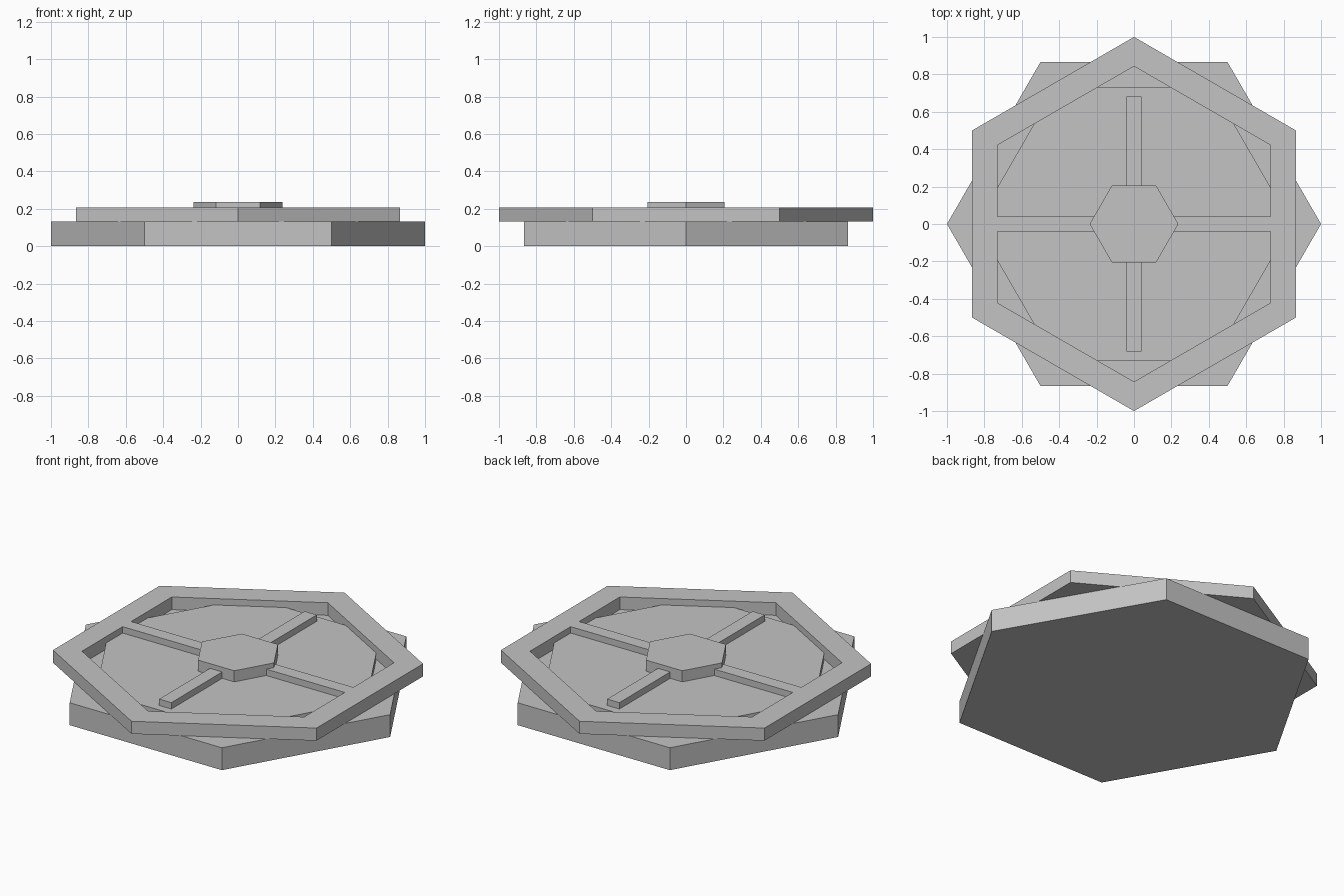
import bpy
import bmesh
import math

cube = bpy.data.objects.get("Cube")
if cube:
    bpy.data.objects.remove(cube, do_unlink=True)

# One plain grey for every part
grey = bpy.data.materials.new("light_grey")
grey.use_nodes = True
colour = (0.55, 0.55, 0.55, 1)
grey.diffuse_color = colour
grey.node_tree.nodes["Principled BSDF"].inputs["Base Color"].default_value = colour

BASE_TOP, FLOOR, RIM_TOP, HUB_TOP = 0.133, 0.17, 0.208, 0.236
INNER = 0.843


def finish(name, bm):
    bmesh.ops.recalc_face_normals(bm, faces=bm.faces)
    mesh = bpy.data.meshes.new(name)
    bm.to_mesh(mesh)
    bm.free()
    mesh.materials.append(grey)
    obj = bpy.data.objects.new(name, mesh)
    bpy.context.collection.objects.link(obj)
    return obj


def hexagon(bm, radius, z, turn=0):
    return [bm.verts.new((radius * math.cos(math.radians(60 * i + turn)),
                          radius * math.sin(math.radians(60 * i + turn)), z))
            for i in range(6)]


def bridge(bm, a, b):
    for i in range(6):
        j = (i + 1) % 6
        bm.faces.new((a[i], a[j], b[j], b[i]))


# Stepped base: wide hexagon with a smaller raised floor
bm = bmesh.new()
levels = [hexagon(bm, r, z) for r, z in
          ((1, 0), (1, BASE_TOP), (INNER, BASE_TOP), (INNER, FLOOR))]
for low, high in zip(levels, levels[1:]):
    bridge(bm, low, high)
bm.faces.new(levels[0])
bm.faces.new(levels[-1])
finish("base", bm)

# Open rim turned by 30 degrees, with the cross bar flush with its top
bm = bmesh.new()
loops = [hexagon(bm, r, z, 30) for r, z in
         ((1, BASE_TOP), (1, RIM_TOP), (INNER, RIM_TOP), (INNER, BASE_TOP))]
for i in range(4):
    bridge(bm, loops[i], loops[(i + 1) % 4])
finish("rim", bm)


# Bars crossing the floor
def bar(name, length_x, length_y):
    bm = bmesh.new()
    bmesh.ops.create_cube(bm, size=1)
    bmesh.ops.scale(bm, verts=bm.verts, vec=(length_x, length_y, RIM_TOP - FLOOR))
    bmesh.ops.translate(bm, verts=bm.verts, vec=(0, 0, (RIM_TOP + FLOOR) / 2))
    finish(name, bm)


bar("long_cross_bar", INNER * math.sqrt(3), 0.08)
bar("short_cross_bar", 0.08, 1.365)

# Central hub
bm = bmesh.new()
bottom, top = hexagon(bm, 0.237, FLOOR), hexagon(bm, 0.237, HUB_TOP)
bridge(bm, bottom, top)
bm.faces.new(bottom)
bm.faces.new(top)
finish("hub", bm)
